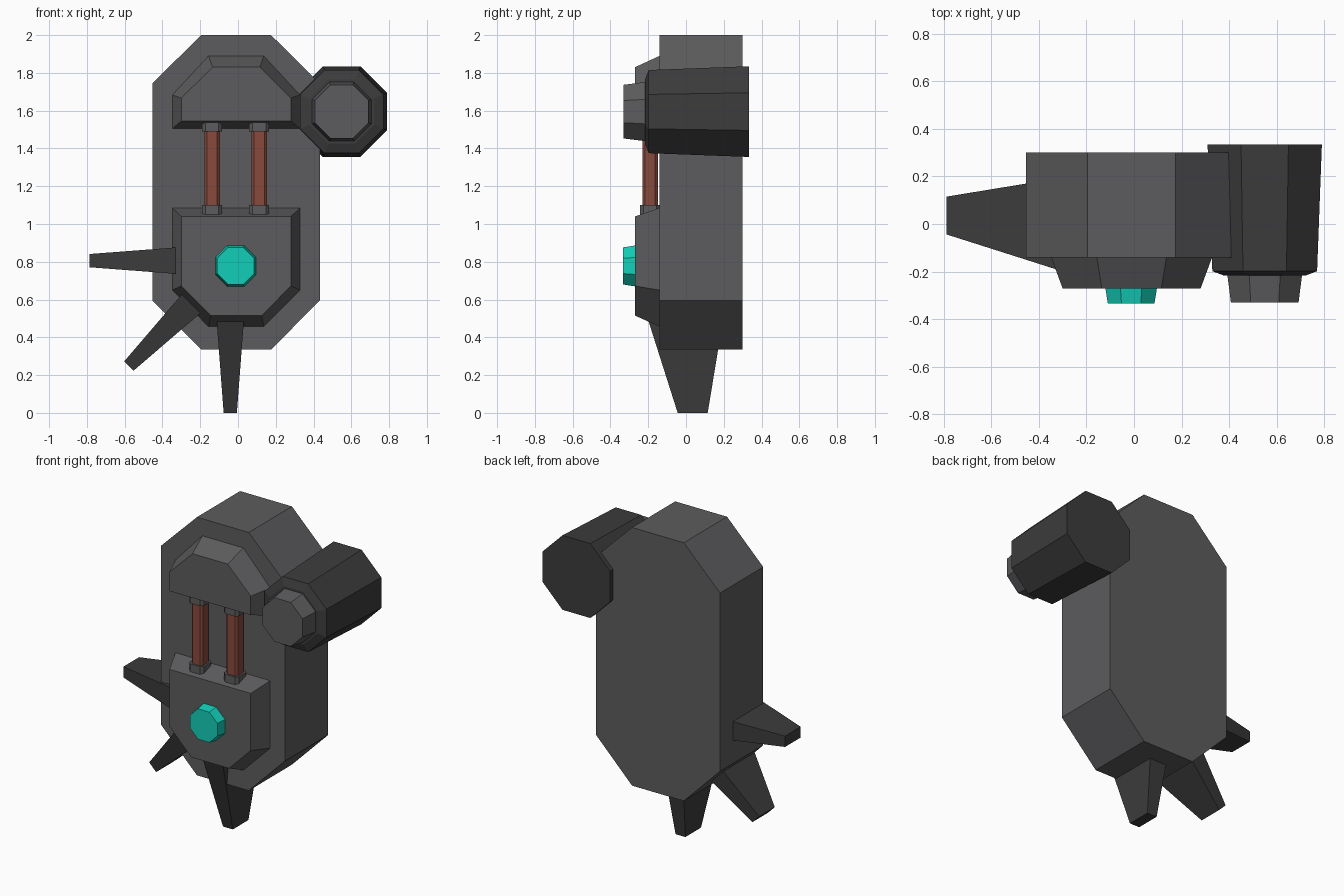
import bpy, bmesh, math
from mathutils import Vector

if "Cube" in bpy.data.objects:
    bpy.data.objects.remove(bpy.data.objects["Cube"])


def material(name, rgb):
    m = bpy.data.materials.new(name)
    m.diffuse_color = (*rgb, 1)
    m.use_nodes = True
    m.node_tree.nodes["Principled BSDF"].inputs["Base Color"].default_value = m.diffuse_color
    return m


GREY = material("mid grey", (0.107, 0.107, 0.112))
DARK = material("dark grey", (0.045, 0.045, 0.045))
RUST = material("rust red", (0.25, 0.068, 0.046))
TEAL = material("teal", (0.006, 0.62, 0.48))


def loft(name, rings, mat):
    """Closed flat-shaded solid through a list of equal-length rings."""
    bm = bmesh.new()
    loops = [[bm.verts.new(p) for p in ring] for ring in rings]
    n = len(loops[0])
    for a, b in zip(loops, loops[1:]):
        for i in range(n):
            j = (i + 1) % n
            bm.faces.new((a[i], a[j], b[j], b[i]))
    bm.faces.new(loops[0])
    bm.faces.new(loops[-1])
    bmesh.ops.recalc_face_normals(bm, faces=bm.faces)
    me = bpy.data.meshes.new(name)
    bm.to_mesh(me)
    bm.free()
    me.materials.append(mat)
    ob = bpy.data.objects.new(name, me)
    bpy.context.collection.objects.link(ob)
    return ob


CX = -0.01


def mirrored(half, y):
    """Mirror a half outline of (x offset, z) about the body axis at depth y."""
    pts = half + [(-x, z) for x, z in reversed(half)]
    return [(CX + x, y, z) for x, z in pts]


def octagon(cx, cz, apothem, y):
    r = apothem / math.cos(math.pi / 8)
    return [(cx + r * math.cos(a), y, cz + r * math.sin(a))
            for a in (math.pi / 8 + k * math.pi / 4 for k in range(8))]


# Main body slab
body = [(0.185, 0.335), (0.443, 0.595), (0.443, 1.745), (0.185, 2.0)]
loft("body", [mirrored(body, -0.14), mirrored(body, 0.30)], GREY)

# Raised plates with sloped rims
loft("upper_plate", [
    mirrored([(0.338, 1.505), (0.338, 1.683), (0.146, 1.89)], -0.14),
    mirrored([(0.29, 1.545), (0.29, 1.667), (0.125, 1.83)], -0.27)], GREY)
loft("lower_plate", [
    mirrored([(0.146, 0.457), (0.338, 0.65), (0.338, 1.085)], -0.14),
    mirrored([(0.135, 0.515), (0.29, 0.672), (0.29, 1.04)], -0.27)], GREY)

# Glowing button
loft("button", [octagon(-0.012, 0.778, 0.109, -0.265),
                octagon(-0.012, 0.778, 0.098, -0.333)], TEAL)


def post(name, x, half, cut, z0, z1, mat):
    """Vertical chamfered square prism."""
    h, c = half, half - cut
    o = [(h, c), (c, h), (-c, h), (-h, c), (-h, -c), (-c, -h), (c, -h), (h, -c)]
    loft(name, [[(x + a, -0.19 + b, z) for a, b in o] for z in (z0, z1)], mat)


# Two rods with end sockets
for side, x in (("left", -0.137), ("right", 0.112)):
    post(side + "_rod", x, 0.041, 0.014, 1.06, 1.53, RUST)
    post(side + "_lower_socket", x, 0.053, 0.018, 1.02, 1.1, GREY)
    post(side + "_upper_socket", x, 0.053, 0.018, 1.49, 1.57, GREY)

# Side barrel and its lens
BX, BZ = 0.549, 1.595
loft("barrel", [octagon(BX, BZ, r, y) for r, y in
                ((0.24, 0.333), (0.22, -0.198), (0.17, -0.217))], DARK)
loft("lens", [octagon(BX, BZ, 0.158, -0.205), octagon(BX, BZ, 0.142, -0.33)], GREY)


# Tapered prongs fanning out at left and bottom
def prong(name, tip, direction, length=0.5):
    d = Vector((direction[0], 0, direction[1])).normalized()
    s = Vector((d.z, 0, -d.x))
    t = Vector((tip[0], 0, tip[1]))
    rings = []
    for dist, half, y0, y1 in ((0, 0.035, -0.044, 0.115), (length, 0.073, -0.203, 0.197)):
        c = t + d * dist
        rings.append([c + s * (half * k) + Vector((0, y, 0))
                      for k, y in ((-1, y0), (1, y0), (1, y1), (-1, y1))])
    loft(name, rings, DARK)


prong("bottom_prong", (-0.041, 0.0), (0, 1))
prong("diagonal_prong", (-0.578, 0.248), (1, 1))
prong("side_prong", (-0.787, 0.806), (1, 0))
